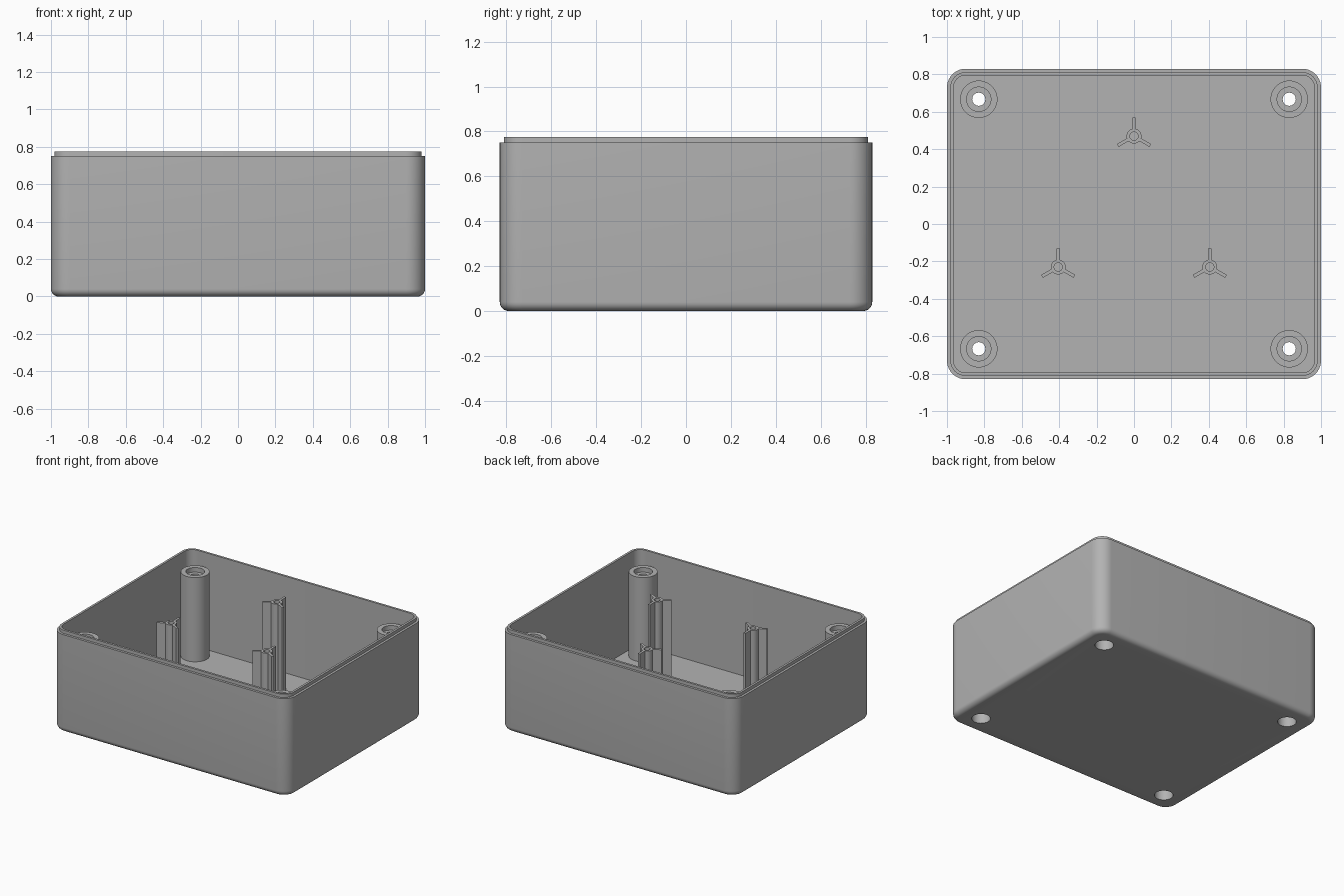
import bpy, bmesh, math

if "Cube" in bpy.data.objects:
    bpy.data.objects.remove(bpy.data.objects["Cube"], do_unlink=True)

grey = bpy.data.materials.new("grey plastic")
grey.use_nodes = True
colour = (0.45, 0.45, 0.45, 1)
grey.diffuse_color = colour
grey.node_tree.nodes["Principled BSDF"].inputs["Base Color"].default_value = colour

HALF_X, HALF_Y, CORNER = 1.0, 0.83, 0.1
RIM, LIP, FLOOR, FILLET, WALL = 0.75, 0.775, 0.035, 0.04, 0.035
BORE, COLUMN_TOP, POST_TOP = 0.065, 0.68, 0.745


def finish(name, bm):
    bmesh.ops.recalc_face_normals(bm, faces=bm.faces)
    mesh = bpy.data.meshes.new(name)
    bm.to_mesh(mesh)
    bm.free()
    mesh.materials.append(grey)
    obj = bpy.data.objects.new(name, mesh)
    bpy.context.collection.objects.link(obj)
    return obj


def smooth(obj):
    bpy.ops.object.select_all(action='DESELECT')
    obj.select_set(True)
    bpy.context.view_layer.objects.active = obj
    bpy.ops.object.shade_smooth_by_angle(angle=math.radians(35))


def rounded_ring(bm, inset, z, steps=10):
    """Rounded rectangle set in from the outer outline."""
    r = CORNER - inset
    ring = []
    for i, (sx, sy) in enumerate([(1, 1), (-1, 1), (-1, -1), (1, -1)]):
        for k in range(steps + 1):
            a = math.pi / 2 * (i + k / steps)
            ring.append(bm.verts.new((sx * (HALF_X - CORNER) + r * math.cos(a),
                                      sy * (HALF_Y - CORNER) + r * math.sin(a), z)))
    return ring


def bridge(bm, a, b):
    n = len(a)
    for i in range(n):
        bm.faces.new((a[i], a[(i + 1) % n], b[(i + 1) % n], b[i]))


def revolve(name, profile, x, y, sides=40):
    """Spin (radius, z) points about a vertical axis; radius 0 closes the end."""
    bm = bmesh.new()
    previous = None
    for r, z in profile:
        if r == 0:
            bm.faces.new(previous)
            previous = None
            continue
        ring = [bm.verts.new((x + r * math.cos(math.tau * i / sides),
                              y + r * math.sin(math.tau * i / sides), z))
                for i in range(sides)]
        if previous:
            bridge(bm, previous, ring)
        previous = ring
    return finish(name, bm)


# Box shell: rounded base edge, stepped rim, inner walls and floor
bm = bmesh.new()
sections = []
for k in range(7):
    a = math.pi / 2 * k / 6
    sections.append((FILLET * (1 - math.sin(a)), FILLET * (1 - math.cos(a))))
sections += [(0, RIM), (0.018, RIM), (0.018, LIP), (WALL, LIP), (WALL, FLOOR)]
rings = [rounded_ring(bm, inset, z) for inset, z in sections]
for lower, upper in zip(rings, rings[1:]):
    bridge(bm, lower, upper)
bm.faces.new(rings[0])
bm.faces.new(rings[-1])
shell = finish("box_shell", bm)

# Hollow screw columns in the corners, with their bores cut through the floor
for sx in (-1, 1):
    for sy in (-1, 1):
        x, y = sx * 0.83, sy * 0.667
        bpy.ops.mesh.primitive_cylinder_add(vertices=40, radius=BORE, depth=0.2,
                                            location=(x, y, 0))
        cutter = bpy.context.object
        cutter.hide_render = True
        cut = shell.modifiers.new("bore", 'BOOLEAN')
        cut.operation, cut.solver, cut.object = 'DIFFERENCE', 'EXACT', cutter
        bpy.context.view_layer.objects.active = shell
        bpy.ops.object.modifier_apply(modifier=cut.name)
        bpy.data.objects.remove(cutter, do_unlink=True)
        column = revolve("screw_column", [
            (BORE, FLOOR), (BORE, 0.58), (0.035, 0.58), (0.035, 0.645),
            (BORE, 0.645), (BORE, COLUMN_TOP), (0.1, COLUMN_TOP), (0.1, FLOOR)], x, y)
        smooth(column)
smooth(shell)

# Three board posts, each with a blind hole and three ribs
for x, y in [(0, 0.47), (-0.405, -0.23), (0.405, -0.23)]:
    post = revolve("board_post", [
        (0.04, FLOOR), (0.04, POST_TOP), (0.022, POST_TOP),
        (0.022, POST_TOP - 0.25), (0, 0)], x, y, 28)
    smooth(post)
    for k in range(3):
        a = math.pi / 2 + k * math.tau / 3
        inner, outer = 0.036, 0.1
        middle = (inner + outer) / 2
        bpy.ops.mesh.primitive_cube_add(
            size=1, rotation=(0, 0, a),
            location=(x + middle * math.cos(a), y + middle * math.sin(a),
                      (FLOOR + POST_TOP) / 2))
        rib = bpy.context.object
        rib.name = "post_rib"
        rib.scale = (outer - inner, 0.018, POST_TOP - FLOOR)
        rib.data.materials.append(grey)
